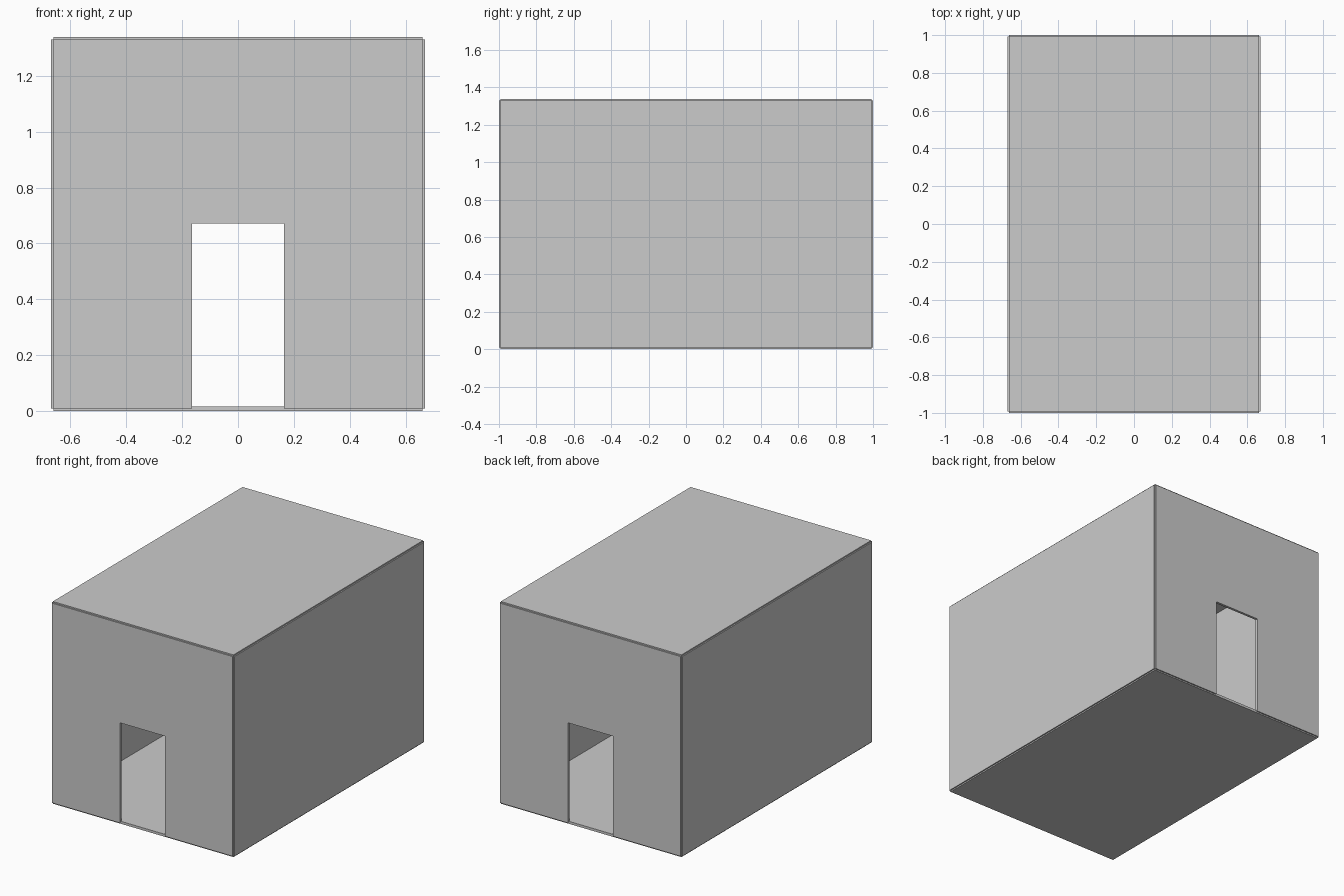
import bpy
import bmesh
from mathutils import Vector

if "Cube" in bpy.data.objects:
    bpy.data.objects.remove(bpy.data.objects["Cube"])

T = 0.0165            # panel thickness
W = 1.322             # width between panel centre planes
L = 2.0 - T           # length between panel centre planes
H = W                 # height between panel centre planes
Z0 = T / 2            # centre plane of the floor
DOOR_W, DOOR_H = 0.331, 0.663


def panel(name, outline, thickness):
    """Solid slab: a flat outline extruded along a vector."""
    bm = bmesh.new()
    face = bm.faces.new([bm.verts.new(p) for p in outline])
    ext = bmesh.ops.extrude_face_region(bm, geom=[face], use_keep_orig=True)
    moved = [g for g in ext["geom"] if isinstance(g, bmesh.types.BMVert)]
    bmesh.ops.translate(bm, verts=moved, vec=Vector(thickness))
    bmesh.ops.recalc_face_normals(bm, faces=bm.faces)
    mesh = bpy.data.meshes.new(name)
    bm.to_mesh(mesh)
    bm.free()
    obj = bpy.data.objects.new(name, mesh)
    bpy.context.collection.objects.link(obj)
    return obj


# Floor and roof slabs
for name, z in (("floor", 0), ("roof", H)):
    panel(name, [(sx * W / 2, sy * L / 2, z)
                 for sx, sy in ((-1, -1), (1, -1), (1, 1), (-1, 1))], (0, 0, T))

# Plain side walls
for name, s in (("left_wall", -1), ("right_wall", 1)):
    x = s * W / 2 - T / 2
    panel(name, [(x, -L / 2, Z0), (x, L / 2, Z0),
                 (x, L / 2, Z0 + H), (x, -L / 2, Z0 + H)], (T, 0, 0))

# End walls, each with a doorway reaching the floor
d = DOOR_W / 2
profile = [(-W / 2, 0), (-d, 0), (-d, DOOR_H), (d, DOOR_H),
           (d, 0), (W / 2, 0), (W / 2, H), (-W / 2, H)]
for name, s in (("front_door_wall", -1), ("back_door_wall", 1)):
    y = s * L / 2 - T / 2
    panel(name, [(x, y, Z0 + z) for x, z in profile], (0, T, 0))
